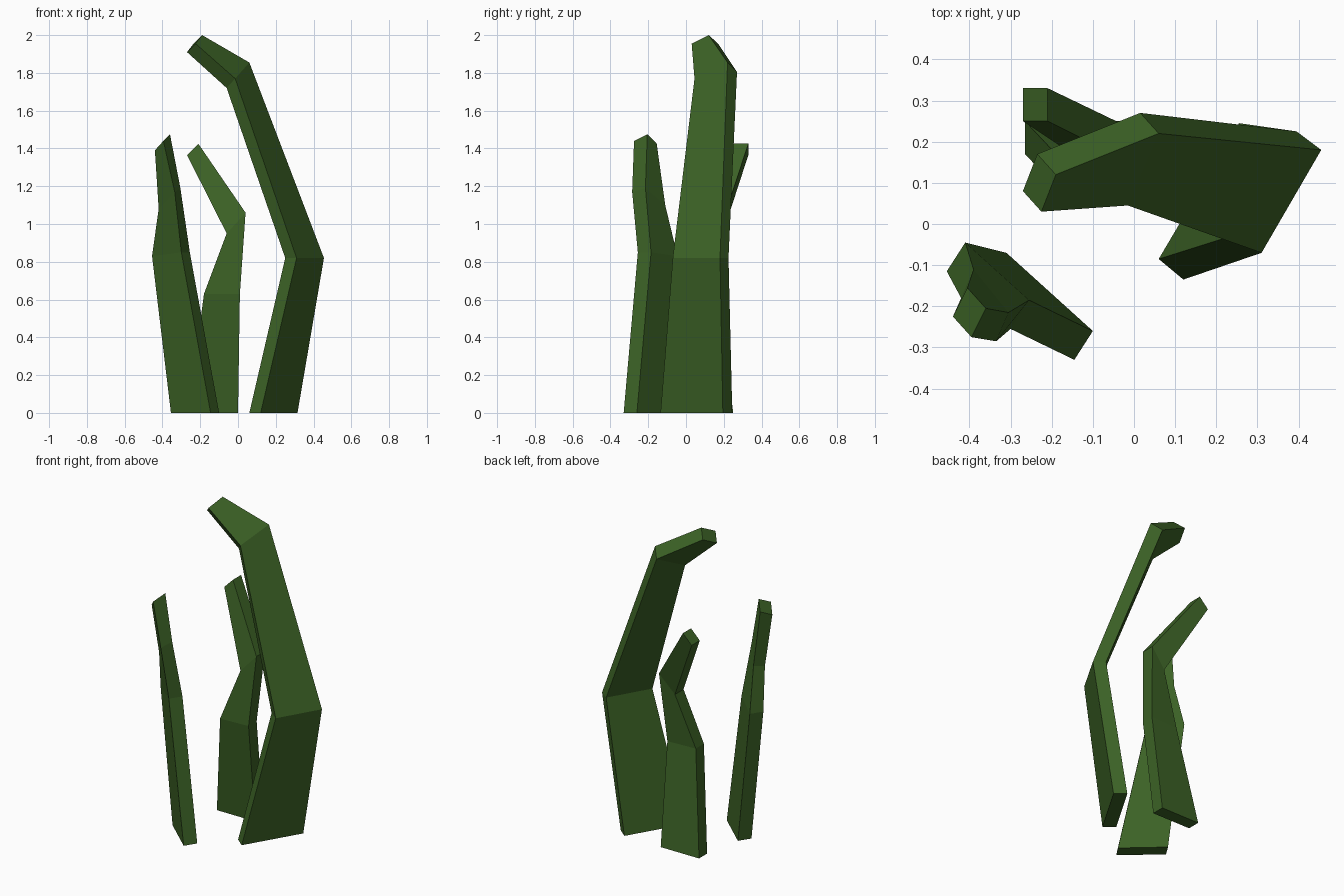
import bpy
import bmesh
from mathutils import Vector

# Remove the default object
default_object = bpy.data.objects.get("Cube")
if default_object:
    bpy.data.objects.remove(default_object, do_unlink=True)


def make_material(name, colour):
    material = bpy.data.materials.new(name)
    material.use_nodes = True
    material.diffuse_color = colour
    shader = material.node_tree.nodes["Principled BSDF"]
    shader.inputs["Base Color"].default_value = colour
    shader.inputs["Roughness"].default_value = 0.9
    return material


def make_blade(name, sections, material):
    """Loft a closed four-sided blade through (corner, width, thickness) sections."""
    bm = bmesh.new()
    rings = []
    for section in sections:
        corner, width, thickness = (Vector(part) for part in section)
        outline = (corner, corner + width, corner + width + thickness, corner + thickness)
        rings.append([bm.verts.new(point) for point in outline])

    # Side walls between neighbouring sections
    for lower, upper in zip(rings, rings[1:]):
        for side in range(len(lower)):
            after = (side + 1) % len(lower)
            bm.faces.new((lower[side], lower[after], upper[after], upper[side]))

    # Root and tip caps
    bm.faces.new(reversed(rings[0]))
    bm.faces.new(rings[-1])
    bmesh.ops.recalc_face_normals(bm, faces=bm.faces[:])

    mesh = bpy.data.meshes.new(name)
    bm.to_mesh(mesh)
    bm.free()
    mesh.materials.append(material)
    blade = bpy.data.objects.new(name, mesh)
    bpy.context.collection.objects.link(blade)
    return blade


leaf_green = make_material("leaf_green", (0.045, 0.122, 0.019, 1))

# Tall blade, folding over towards the right at its top
make_blade("tall_blade", [
    ((.12, -.135, 0), (.195, .33, 0), (-.06, .05, 0)),
    ((.31, -.07, .82), (.145, .25, 0), (-.06, .045, 0)),
    ((-.015, .045, 1.77), (.075, .175, .085), (-.045, .05, -.05)),
    ((-.225, .03, 1.955), (.035, .09, .045), (-.045, .05, -.045)),
], leaf_green)

# Front blade, nearly upright with a slight lean
make_blade("front_blade", [
    ((-.145, -.33, 0), (-.21, .19, 0), (.045, .07, 0)),
    ((-.3, -.255, .85), (-.155, .14, -.02), (.045, .07, 0)),
    ((-.335, -.285, 1.17), (-.085, .105, -.09), (.03, .07, .02)),
    ((-.395, -.275, 1.44), (-.045, .05, -.05), (.035, .07, .035)),
], leaf_green)

# Back blade, kinked sharply near the tip
make_blade("back_blade", [
    ((0, .17, 0), (-.265, 0, 0), (0, .08, 0)),
    ((.01, .09, .63), (-.19, -.01, 0), (0, .08, 0)),
    ((.04, .125, 1.06), (-.1, -.015, -.11), (0, .085, 0)),
    ((-.21, .25, 1.425), (-.06, 0, -.06), (0, .08, 0)),
], leaf_green)
